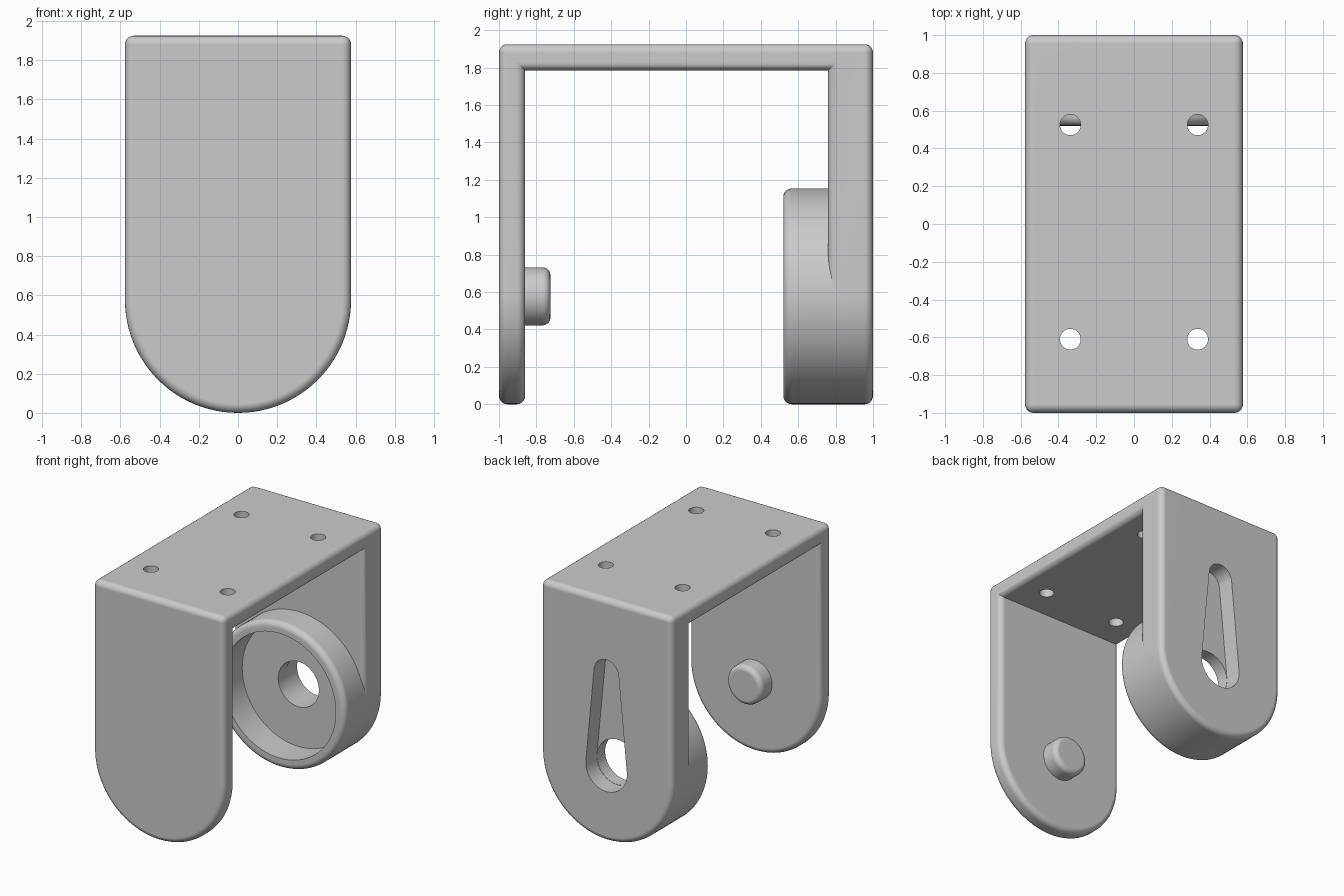
import bpy, bmesh, math
from mathutils import Vector

if "Cube" in bpy.data.objects:
    bpy.data.objects.remove(bpy.data.objects["Cube"])

W, TOP, ZIN = 0.577, 1.925, 1.785       # half width, top, underside of top plate
Y0, Y1, Y2, Y3 = -1.0, -0.86, 0.76, 1.0  # front plate and back plate faces
BEV = 0.045
SEG = 48                                 # segments per half circle

gray = bpy.data.materials.new("light_gray")
gray.diffuse_color = (0.6, 0.6, 0.6, 1)
gray.use_nodes = True
gray.node_tree.nodes["Principled BSDF"].inputs["Base Color"].default_value = gray.diffuse_color


def make_object(name, bm):
    bmesh.ops.recalc_face_normals(bm, faces=bm.faces)
    mesh = bpy.data.meshes.new(name)
    bm.to_mesh(mesh)
    bm.free()
    mesh.materials.append(gray)
    ob = bpy.data.objects.new(name, mesh)
    bpy.context.collection.objects.link(ob)
    return ob


def activate(ob):
    bpy.ops.object.select_all(action='DESELECT')
    ob.select_set(True)
    bpy.context.view_layer.objects.active = ob


def finish(ob):
    activate(ob)
    bpy.ops.object.shade_smooth_by_angle(angle=math.radians(35))
    mod = ob.modifiers.new("clean_normals", 'WEIGHTED_NORMAL')
    mod.keep_sharp = True


def prism(name, points, axis, lo, hi):
    """Extrude a 2D outline along y (points are x, z) or z (points are x, y)."""
    bm = bmesh.new()
    place = (lambda p, h: (p[0], h, p[1])) if axis == 'y' else (lambda p, h: (p[0], p[1], h))
    a, b = [[bm.verts.new(place(p, h)) for p in points] for h in (lo, hi)]
    n = len(points)
    bm.faces.new(a)
    bm.faces.new(b)
    for i in range(n):
        j = (i + 1) % n
        bm.faces.new((a[i], a[j], b[j], b[i]))
    return make_object(name, bm)


def arc(cx, cy, r, a0, a1, n):
    return [(cx + r * math.cos(a0 + (a1 - a0) * i / n),
             cy + r * math.sin(a0 + (a1 - a0) * i / n)) for i in range(n + 1)]


def lathe(name, profile, closed):
    """Revolve (radius, y) points about the y axis line at z = W."""
    bm = bmesh.new()
    n = 2 * SEG
    rings = []
    for r, y in profile:
        rings.append([bm.verts.new((r * math.cos(2 * math.pi * i / n), y,
                                    W + r * math.sin(2 * math.pi * i / n))) for i in range(n)])
    pairs = list(zip(rings, rings[1:])) + ([(rings[-1], rings[0])] if closed else [])
    for a, b in pairs:
        for i in range(n):
            j = (i + 1) % n
            bm.faces.new((a[i], a[j], b[j], b[i]))
    if not closed:
        bm.faces.new(rings[0])
        bm.faces.new(rings[-1])
    return make_object(name, bm)


def cut(ob, cutter):
    activate(ob)
    mod = ob.modifiers.new("cut", 'BOOLEAN')
    mod.operation = 'DIFFERENCE'
    mod.solver = 'EXACT'
    mod.object = cutter
    bpy.ops.object.modifier_apply(modifier=mod.name)
    bpy.data.objects.remove(cutter, do_unlink=True)


# Bracket: U-shaped body with round-ended plates
bm = bmesh.new()
tongue = arc(0, W, W, 0, -math.pi, SEG)
rows = {y: [bm.verts.new((x, y, z)) for x, z in tongue] for y in (Y0, Y1, Y2, Y3)}
cap = {y: [bm.verts.new((s * W, y, z)) for s in (-1, 1)]
       for y, z in ((Y0, TOP), (Y1, ZIN), (Y2, ZIN), (Y3, TOP))}
for y in rows:
    bm.faces.new(rows[y] + cap[y])
for a, b in ((Y0, Y1), (Y2, Y3)):
    for i in range(SEG):
        bm.faces.new((rows[a][i], rows[a][i + 1], rows[b][i + 1], rows[b][i]))
for a, b in ((Y0, Y3), (Y1, Y2)):
    bm.faces.new(cap[a] + cap[b][::-1])
for k, end in ((0, -1), (1, 0)):
    bm.faces.new([cap[Y0][k], cap[Y3][k], rows[Y3][end], rows[Y2][end],
                  cap[Y2][k], cap[Y1][k], rows[Y1][end], rows[Y0][end]])
bmesh.ops.recalc_face_normals(bm, faces=bm.faces)
bm.normal_update()
edges = [e for e in bm.edges if e.is_convex and e.calc_face_angle(0) > 0.5]
bmesh.ops.bevel(bm, geom=edges, offset=BEV, offset_type='OFFSET', segments=5,
                profile=0.5, affect='EDGES', clamp_overlap=False)
bracket = make_object("bracket", bm)

# Screw holes in the top plate
for x in (-0.337, 0.337):
    for y in (-0.61, 0.525):
        cut(bracket, prism("hole_cutter", arc(x, y, 0.055, 0, 2 * math.pi, 32)[:-1], 'z', 1.6, 2.1))

# Through bore and tapered slot in the back plate
cut(bracket, prism("bore_cutter", arc(0, W, 0.179, 0, 2 * math.pi, 64)[:-1], 'y', 0.6, 0.88))
r_low, r_high, z_high = 0.181, 0.108, 1.335
t = math.asin((r_low - r_high) / (z_high - W))
slot = arc(0, z_high, r_high, t, math.pi - t, 24) + arc(0, W, r_low, math.pi - t, 2 * math.pi + t, 40)
cut(bracket, prism("slot_cutter", slot, 'y', 0.86, 1.2))
finish(bracket)

# Cup ring on the inside of the back plate
rim = [(W - BEV + BEV * math.sin(a), 0.52 + BEV - BEV * math.cos(a))
       for a in (math.pi / 2 * i / 5 for i in range(6))]
finish(lathe("cup_ring", [(0.495, 0.805), (0.495, 0.52)] + rim + [(W, 0.805)], True))

# Pivot peg on the inside of the front plate
R, END = 0.155, -0.725
tip = [(R - 0.04 + 0.04 * math.cos(a), END - 0.04 + 0.04 * math.sin(a))
       for a in (math.pi / 2 * i / 5 for i in range(6))]
finish(lathe("pivot_peg", [(R, Y1 - 0.03)] + tip, False))
